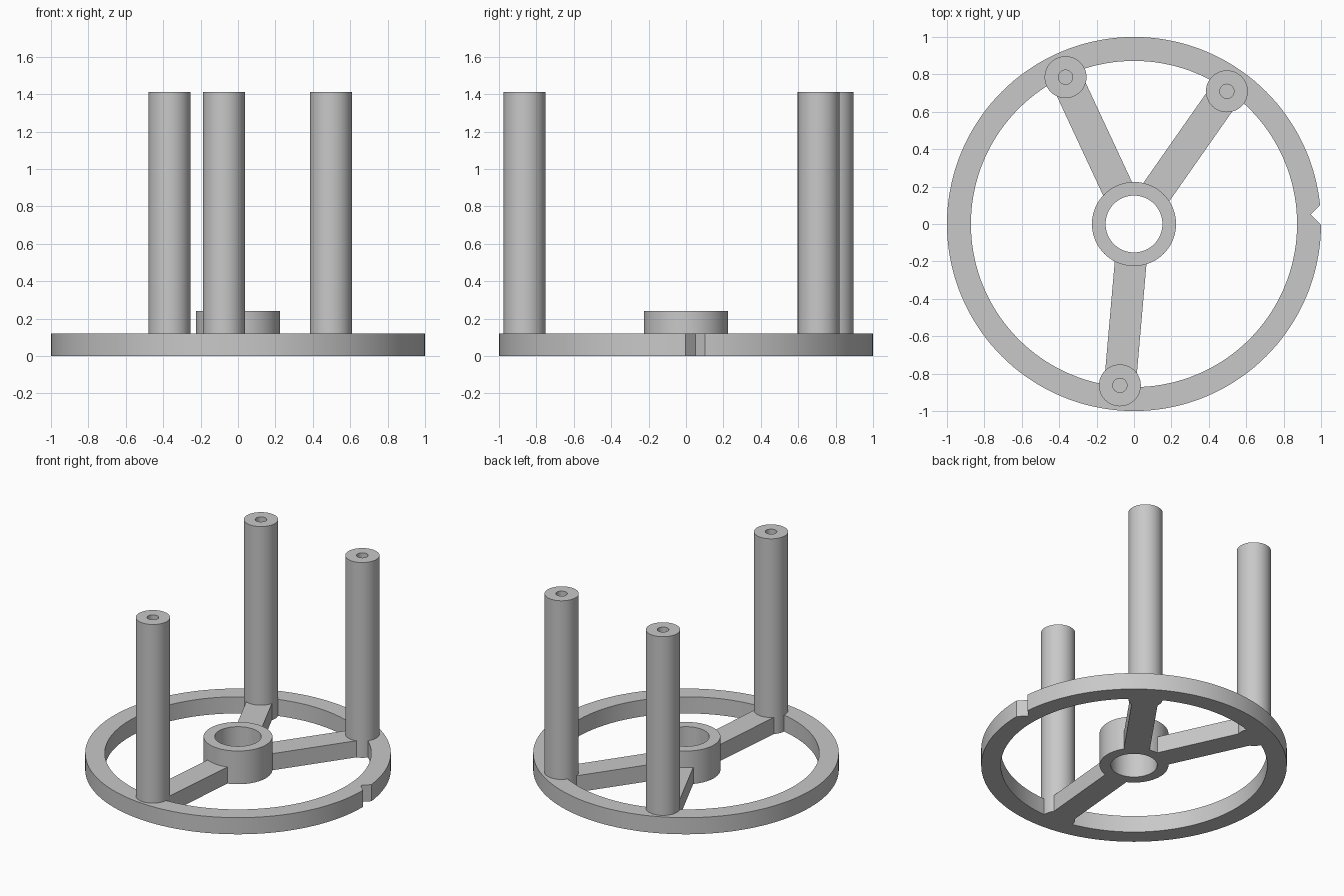
import bpy, bmesh, math
from mathutils import Matrix, Vector

if "Cube" in bpy.data.objects:
    bpy.data.objects.remove(bpy.data.objects["Cube"])

grey = bpy.data.materials.new("light_grey")
grey.use_nodes = True
GREY = (0.58, 0.58, 0.58, 1)
grey.diffuse_color = GREY
grey.node_tree.nodes["Principled BSDF"].inputs["Base Color"].default_value = GREY

RIM_H, HUB_H, POST_H = 0.12, 0.24, 1.41
POST_DIST, SPOKE_W, HUB_R = 0.866, 0.17, 0.225


def finish(name, bm, smooth=True):
    """Turn a bmesh into a named, shaded object."""
    bmesh.ops.remove_doubles(bm, verts=bm.verts, dist=1e-5)
    bmesh.ops.recalc_face_normals(bm, faces=bm.faces)
    mesh = bpy.data.meshes.new(name)
    bm.to_mesh(mesh)
    bm.free()
    mesh.materials.append(grey)
    obj = bpy.data.objects.new(name, mesh)
    bpy.context.collection.objects.link(obj)
    if smooth:
        shade(obj)
    return obj


def activate(obj):
    bpy.ops.object.select_all(action='DESELECT')
    obj.select_set(True)
    bpy.context.view_layer.objects.active = obj


def shade(obj):
    activate(obj)
    bpy.ops.object.shade_smooth_by_angle(angle=math.radians(30))


def lathe(name, profile, steps, closed=True):
    """Spin an (r, z) profile around the z axis."""
    bm = bmesh.new()
    verts = [bm.verts.new((r, 0, z)) for r, z in profile]
    edges = [bm.edges.new(pair) for pair in zip(verts, verts[1:])]
    if closed:
        edges.append(bm.edges.new((verts[-1], verts[0])))
    bmesh.ops.spin(bm, geom=verts + edges, cent=(0, 0, 0), axis=(0, 0, 1),
                   angle=math.tau, steps=steps, use_merge=True)
    return finish(name, bm)


def tube(name, inner, outer, height, steps):
    return lathe(name, [(inner, 0), (outer, 0), (outer, height), (inner, height)], steps)


def prism(name, outline, z0, z1):
    """Extrude a flat outline upwards."""
    bm = bmesh.new()
    face = bm.faces.new([bm.verts.new((x, y, z0)) for x, y in outline])
    top = bmesh.ops.extrude_face_region(bm, geom=[face])["geom"]
    bmesh.ops.translate(bm, vec=(0, 0, z1 - z0),
                        verts=[v for v in top if isinstance(v, bmesh.types.BMVert)])
    return finish(name, bm, smooth=False)


# Rim with a V notch cut in its outer edge
rim = tube("rim", 0.872, 1.0, RIM_H, 144)
cutter = prism("notch_cutter", [(0.945, 0.052), (1.05, -0.053), (1.05, 0.157)], -0.1, 0.3)
cutter.hide_render = True
cut = rim.modifiers.new("notch", 'BOOLEAN')
cut.operation, cut.solver, cut.object = 'DIFFERENCE', 'EXACT', cutter
activate(rim)
bpy.ops.object.modifier_apply(modifier=cut.name)
bpy.data.objects.remove(cutter)
shade(rim)

# Open hub
tube("hub", 0.152, HUB_R, HUB_H, 72)

# Spokes, each carrying a post with a blind hole in its top
for side, degrees in (("back_right", 115), ("back_left", 55), ("front", 265)):
    turn = Matrix.Rotation(math.radians(degrees), 4, 'Z')
    w = SPOKE_W / 2
    start = HUB_R - 0.035
    spoke = prism(side + "_spoke",
                  [(start, -w), (POST_DIST, -w), (POST_DIST, w), (start, w)], 0, RIM_H)
    spoke.data.transform(turn)

    post = lathe(side + "_post",
                 [(0, 0), (0.112, 0), (0.112, POST_H), (0.038, POST_H),
                  (0.038, POST_H - 0.3), (0, POST_H - 0.3)], 48, closed=False)
    post.data.transform(Matrix.Translation(turn @ Vector((POST_DIST, 0, 0))))
